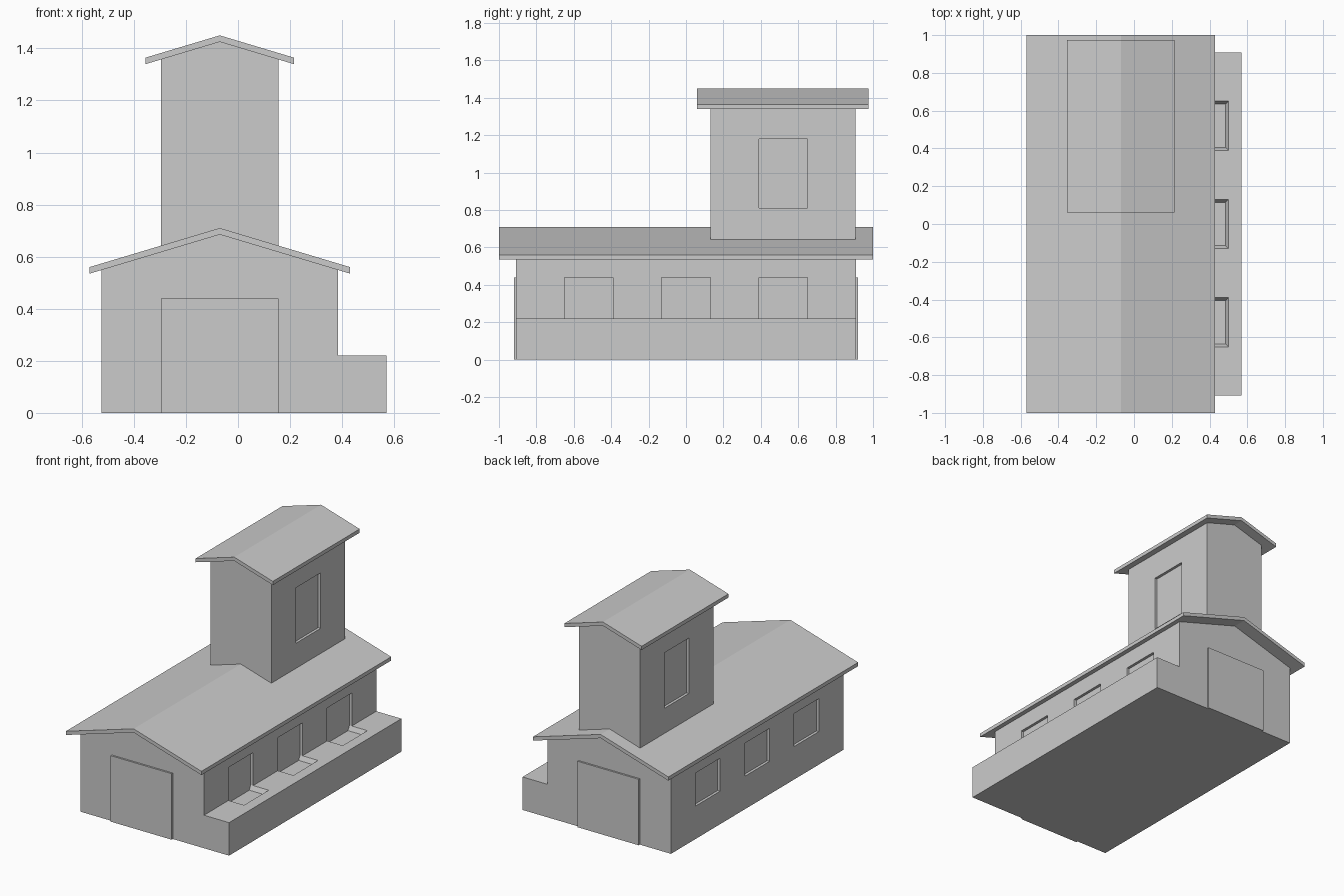
import bpy, bmesh

if "Cube" in bpy.data.objects:
    bpy.data.objects.remove(bpy.data.objects["Cube"])

CX = -0.07      # ridge line
SLOPE = 0.3     # pitch of both roofs
REVEAL = 0.018  # window depth


def add_mesh(name, bm):
    bmesh.ops.recalc_face_normals(bm, faces=bm.faces)
    mesh = bpy.data.meshes.new(name)
    bm.to_mesh(mesh)
    bm.free()
    obj = bpy.data.objects.new(name, mesh)
    bpy.context.collection.objects.link(obj)
    return obj


def loft(bm, rings):
    """Closed solid through rings of equal point count."""
    rows = [[bm.verts.new(p) for p in ring] for ring in rings]
    n = len(rows[0])
    for a, b in zip(rows, rows[1:]):
        for i in range(n):
            bm.faces.new((a[i], a[(i + 1) % n], b[(i + 1) % n], b[i]))
    bm.faces.new(rows[0])
    bm.faces.new(rows[-1])


def extrude_y(name, profile, y0, y1):
    bm = bmesh.new()
    loft(bm, [[(x, y, z) for x, z in profile] for y in (y0, y1)])
    return add_mesh(name, bm)


def rect(x0, x1, y0, y1, z):
    return [(x0, y0, z), (x1, y0, z), (x1, y1, z), (x0, y1, z)]


def roof(name, ridge, half, y0, y1, thick=0.025):
    eave = ridge - half * SLOPE
    return extrude_y(name, [
        (CX - half, eave), (CX, ridge), (CX + half, eave),
        (CX + half, eave - thick), (CX, ridge - thick), (CX - half, eave - thick)], y0, y1)


def cut(obj, bm):
    cutter = add_mesh(obj.name + "_cutter", bm)
    mod = obj.modifiers.new("windows", 'BOOLEAN')
    mod.operation = 'DIFFERENCE'
    mod.solver = 'EXACT'
    mod.object = cutter
    bpy.context.view_layer.objects.active = obj
    bpy.ops.object.modifier_apply(modifier=mod.name)
    bpy.data.objects.remove(cutter)


# Main hall with the low side block
HALF, APEX = 0.455, 0.685
wall = APEX - HALF * SLOPE
left, right = CX - HALF, CX + HALF
hall = extrude_y("hall", [
    (left, 0), (0.57, 0), (0.57, 0.22), (right, 0.22),
    (right, wall), (CX, APEX), (left, wall)], -0.908, 0.908)

# Hall windows: the right ones open into tapered basins in the side block
bm = bmesh.new()
for yc in (-0.52, 0, 0.52):
    a, b = yc - 0.13, yc + 0.13
    loft(bm, [rect(left - 0.1, left + REVEAL, a, b, z) for z in (0.22, 0.44)])
    t = 0.015
    loft(bm, [rect(right - REVEAL, 0.50 - t, a + t, b - t, 0.19),
              rect(right - REVEAL, 0.50, a, b, 0.22),
              rect(right - REVEAL, 0.50, a, b, 0.44)])
cut(hall, bm)
roof("hall_roof", 0.71, 0.5, -1, 1)

# Large doors at both ends
for name, y0, y1 in (("front_door", -0.92, -0.908), ("back_door", 0.908, 0.92)):
    extrude_y(name, [(CX - 0.225, 0), (CX + 0.225, 0),
                     (CX + 0.225, 0.44), (CX - 0.225, 0.44)], y0, y1)

# Tower standing on the hall roof
W = 0.225
base, top = 0.71 - W * SLOPE, 1.425 - W * SLOPE
tower = extrude_y("tower", [
    (CX - W, base), (CX, 0.71), (CX + W, base),
    (CX + W, top), (CX, 1.425), (CX - W, top)], 0.13, 0.905)
bm = bmesh.new()
for s in (-1, 1):
    x0, x1 = sorted((CX + s * (W - REVEAL), CX + s * (W + 0.1)))
    loft(bm, [rect(x0, x1, 0.39, 0.65, z) for z in (0.81, 1.18)])
cut(tower, bm)
roof("tower_roof", 1.45, 0.285, 0.06, 0.975)
